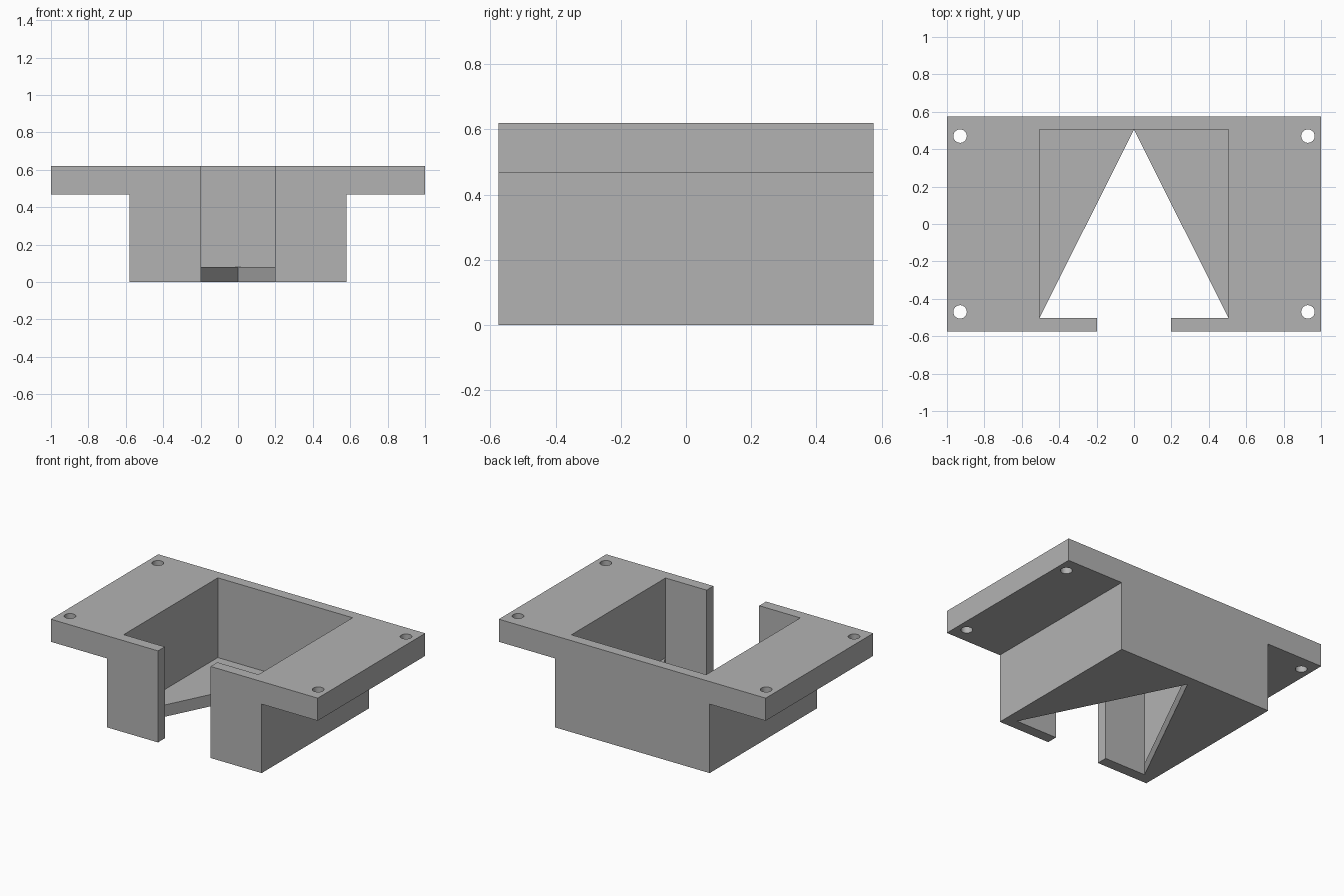
import bpy
import bmesh
from math import cos, sin, tau
from mathutils import Vector

cube = bpy.data.objects.get("Cube")
if cube:
    bpy.data.objects.remove(cube, do_unlink=True)

grey = bpy.data.materials.new("plain grey")
grey.use_nodes = True
grey.diffuse_color = (0.45, 0.45, 0.45, 1)
grey.node_tree.nodes["Principled BSDF"].inputs["Base Color"].default_value = (0.45, 0.45, 0.45, 1)

HALF_X, HALF_Y, TOP = 1.0, 0.575, 0.62
BODY, FLANGE_Z = 0.58, 0.467
POCKET, FLOOR, GAP = 0.505, 0.08, 0.197
HOLE_X, HOLE_Y, HOLE_R = 0.93, 0.47, 0.036


def prism(name, points, offset):
    """Extrude a closed outline of 3D points along an offset."""
    bm = bmesh.new()
    face = bm.faces.new([bm.verts.new(p) for p in points])
    ext = bmesh.ops.extrude_face_region(bm, geom=[face])
    moved = [v for v in ext["geom"] if isinstance(v, bmesh.types.BMVert)]
    bmesh.ops.translate(bm, verts=moved, vec=Vector(offset))
    bmesh.ops.recalc_face_normals(bm, faces=bm.faces)
    mesh = bpy.data.meshes.new(name)
    bm.to_mesh(mesh)
    bm.free()
    mesh.materials.append(grey)
    obj = bpy.data.objects.new(name, mesh)
    bpy.context.collection.objects.link(obj)
    return obj


def upright(name, outline, z0, z1):
    return prism(name, [(x, y, z0) for x, y in outline], (0, 0, z1 - z0))


def rectangle(x, y0, y1):
    return [(-x, y0), (x, y0), (x, y1), (-x, y1)]


# T-shaped body with mounting flanges
half = [(BODY, 0), (BODY, FLANGE_Z), (HALF_X, FLANGE_Z), (HALF_X, TOP)]
profile = half + [(-x, z) for x, z in reversed(half)]
bracket = prism("flanged_housing", [(x, -HALF_Y, z) for x, z in profile], (0, 2 * HALF_Y, 0))

# Square pocket, front opening and triangular floor opening
cutters = [
    upright("pocket_cutter", rectangle(POCKET, -POCKET + 0.003, POCKET), FLOOR, 1),
    upright("front_gap_cutter", rectangle(GAP, -1, -0.4), -0.2, 1),
    upright("floor_cutter", [(-POCKET, -POCKET + 0.003), (POCKET, -POCKET + 0.003), (0, POCKET)],
            -0.2, 0.2),
]

# Screw holes in the flange corners
for sx in (-1, 1):
    for sy in (-1, 1):
        circle = [(sx * HOLE_X + HOLE_R * cos(tau * i / 32), sy * HOLE_Y + HOLE_R * sin(tau * i / 32))
                  for i in range(32)]
        cutters.append(upright("screw_hole_cutter", circle, 0.3, 1))

for cutter in cutters:
    cut = bracket.modifiers.new(cutter.name, "BOOLEAN")
    cut.operation = "DIFFERENCE"
    cut.solver = "EXACT"
    cut.object = cutter

# Bake the cuts and drop the cutters
bpy.context.view_layer.update()
graph = bpy.context.evaluated_depsgraph_get()
baked = bpy.data.meshes.new_from_object(bracket.evaluated_get(graph))
bracket.modifiers.clear()
bracket.data = baked
bracket.data.name = "flanged_housing"
for cutter in cutters:
    bpy.data.objects.remove(cutter, do_unlink=True)

# Smooth hole walls, crisp edges elsewhere
bpy.ops.object.select_all(action="DESELECT")
bracket.select_set(True)
bpy.context.view_layer.objects.active = bracket
bpy.ops.object.shade_smooth_by_angle(angle=0.5)
